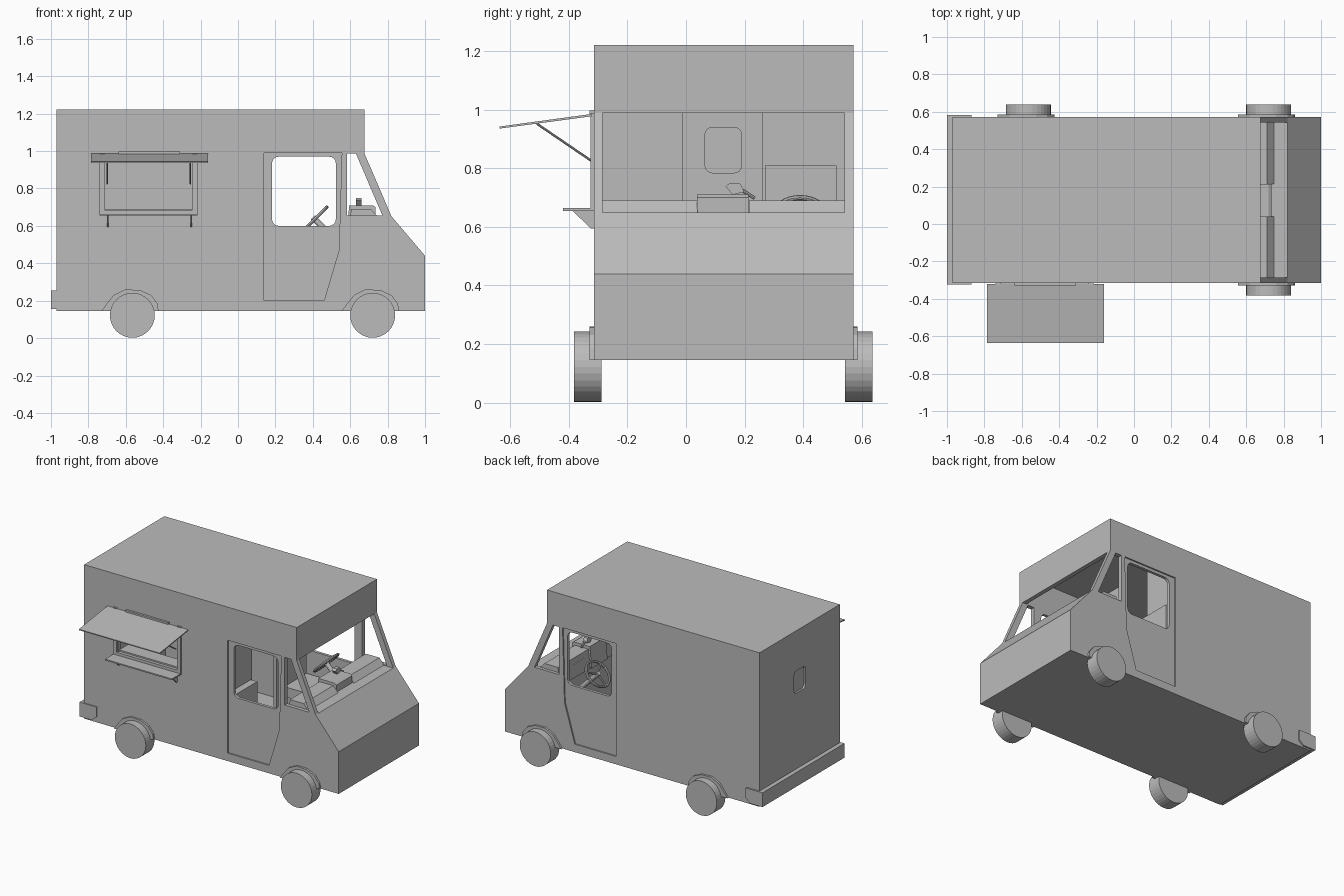
import bpy, bmesh, math
from mathutils import Vector

cube = bpy.data.objects.get("Cube")
if cube:
    bpy.data.objects.remove(cube, do_unlink=True)

paint = bpy.data.materials.new("plain grey")
paint.use_nodes = True
GREY = (0.5, 0.5, 0.5, 1)
paint.diffuse_color = GREY
paint.node_tree.nodes["Principled BSDF"].inputs["Base Color"].default_value = GREY

RIGHT, LEFT = -0.315, 0.572      # outer side walls
WALL = 0.03


def finish(name, bm):
    bmesh.ops.recalc_face_normals(bm, faces=bm.faces)
    mesh = bpy.data.meshes.new(name)
    bm.to_mesh(mesh)
    bm.free()
    mesh.materials.append(paint)
    obj = bpy.data.objects.new(name, mesh)
    bpy.context.collection.objects.link(obj)
    return obj


def prism(name, pts, lo, hi, axis="y"):
    """Extrude an outline along y (points are x, z) or x (points are y, z)."""
    place = (lambda p: (p[0], lo, p[1])) if axis == "y" else (lambda p: (lo, p[0], p[1]))
    bm = bmesh.new()
    face = bm.faces.new([bm.verts.new(place(p)) for p in pts])
    ext = bmesh.ops.extrude_face_region(bm, geom=[face])
    shift = Vector((0, hi - lo, 0) if axis == "y" else (hi - lo, 0, 0))
    bmesh.ops.translate(bm, vec=shift, verts=[v for v in ext["geom"] if isinstance(v, bmesh.types.BMVert)])
    return finish(name, bm)


def rect(a0, a1, b0, b1):
    return [(a0, b0), (a1, b0), (a1, b1), (a0, b1)]


def rounded(a0, a1, b0, b1, r, steps=4):
    corners = [(a1 - r, b1 - r), (a0 + r, b1 - r), (a0 + r, b0 + r), (a1 - r, b0 + r)]
    pts = []
    for i, (a, b) in enumerate(corners):
        for k in range(steps + 1):
            t = math.pi / 2 * (i + k / steps)
            pts.append((a + r * math.cos(t), b + r * math.sin(t)))
    return pts


def box(name, x0, x1, y0, y1, z0, z1):
    return prism(name, rect(x0, x1, z0, z1), y0, y1)


def rod(name, a, b, r, sides=8):
    a, b = Vector(a), Vector(b)
    bm = bmesh.new()
    bmesh.ops.create_cone(bm, cap_ends=True, segments=sides, radius1=r, radius2=r, depth=(b - a).length)
    obj = finish(name, bm)
    obj.rotation_euler = (b - a).to_track_quat("Z", "Y").to_euler()
    obj.location = (a + b) / 2
    return obj


def cut(obj, cutter):
    cutter.hide_render = True
    mod = obj.modifiers.new("cut", "BOOLEAN")
    mod.operation, mod.solver, mod.object = "DIFFERENCE", "EXACT", cutter
    bpy.context.view_layer.objects.active = obj
    bpy.ops.object.modifier_apply(modifier=mod.name)
    bpy.data.objects.remove(cutter, do_unlink=True)


# Van shell: outer profile, hollowed out and open at the windscreen
body = prism("body", [(-0.97, 0.145), (1, 0.145), (1, 0.44), (0.82, 0.652),
                      (0.675, 0.99), (0.675, 1.222), (-0.97, 1.222)], RIGHT, LEFT)
cut(body, prism("hollow", [(-0.94, 0.2), (0.6, 0.2), (0.6, 0.65), (0.9, 0.65), (0.9, 0.99),
                           (0.645, 0.99), (0.645, 1.19), (-0.94, 1.19)], RIGHT + WALL, LEFT - WALL))

# Recessed doors on both sides
door = [(0.14, 0.2), (0.46, 0.2), (0.54, 0.47), (0.555, 0.99), (0.14, 0.99)]
for side in (RIGHT, LEFT):
    cut(body, prism("door_recess", door, side - 0.01, side + 0.01))

# Door windows, quarter windows, serving hatch and rear window
cut(body, prism("door_window", rounded(0.182, 0.523, 0.6, 0.97, 0.035), -0.6, 0.9))
cut(body, prism("quarter_window", [(0.582, 0.655), (0.772, 0.655), (0.63, 0.988), (0.582, 0.988)], -0.6, 0.9))
cut(body, prism("hatch_hole", rect(-0.71, -0.245, 0.68, 0.95), -0.4, -0.25))
cut(body, prism("rear_hole", rounded(0.065, 0.19, 0.785, 0.94, 0.025), -1.1, -0.9, "x"))
box("rear_pane", -0.957, -0.951, 0.06, 0.195, 0.78, 0.945)

# Hatch frame, shelf and awning
for x in (-0.74, -0.245):
    box("hatch_post", x, x + 0.028, -0.327, -0.312, 0.655, 0.99)
for z in (0.655, 0.95):
    box("hatch_rail", -0.74, -0.217, -0.327, -0.312, z, z + 0.028)
box("awning_hinge", -0.64, -0.31, -0.33, -0.312, 0.985, 0.997)
box("serving_shelf", -0.735, -0.217, -0.42, -0.312, 0.655, 0.664)
box("inner_counter", -0.71, -0.245, -0.3, -0.2, 0.66, 0.69)
for x in (-0.7, -0.255):
    prism("shelf_bracket", [(-0.312, 0.595), (-0.325, 0.595), (-0.39, 0.657), (-0.312, 0.657)], x, x + 0.008, "x")
    rod("awning_strut", (x, -0.322, 0.825), (x, -0.51, 0.953), 0.004)
prism("awning", [(-0.322, 0.978), (-0.637, 0.936), (-0.637, 0.943), (-0.322, 0.986)], -0.785, -0.16, "x")

# Rear bumper with wrapped ends
box("rear_bumper", -1, -0.968, -0.323, 0.583, 0.155, 0.255)
for y in (-0.323, LEFT - 0.002):
    prism("bumper_end", [(-0.99, 0.155), (-0.905, 0.155), (-0.87, 0.185), (-0.87, 0.255), (-0.99, 0.255)], y, y + 0.013)

# Wheels and arch flares
arch = [(-0.165, 0.145), (-0.14, 0.18), (-0.1, 0.23), (-0.04, 0.26), (0.04, 0.257),
        (0.1, 0.23), (0.135, 0.185), (0.14, 0.145)]
for x in (-0.565, 0.72):
    flare = [(x + dx, z) for dx, z in arch]
    prism("right_arch", flare, RIGHT - 0.014, RIGHT + 0.01)
    prism("left_arch", flare, LEFT - 0.01, LEFT + 0.014)
    rod("right_wheel", (x, -0.383, 0.122), (x, -0.288, 0.122), 0.12, 32)
    rod("left_wheel", (x, 0.543, 0.122), (x, 0.638, 0.122), 0.12, 32)

# Partition behind the cab, with a doorway
box("partition_right", 0.09, 0.115, -0.3, -0.01, 0.19, 1.2)
box("partition_left", 0.09, 0.115, 0.262, 0.56, 0.19, 1.2)

# Dashboard and centre console
for y0, y1 in ((-0.29, 0.04), (0.215, 0.55)):
    prism("dashboard", [(0.59, 0.56), (0.62, 0.56), (0.76, 0.64), (0.745, 0.652), (0.71, 0.69), (0.605, 0.69)], y0, y1)
prism("console", [(0.58, 0.56), (0.735, 0.64), (0.735, 0.7), (0.72, 0.71), (0.595, 0.71)], 0.038, 0.213)
prism("console_display", [(0.135, 0.738), (0.15, 0.75), (0.185, 0.748), (0.2, 0.72), (0.16, 0.71)], 0.63, 0.66, "x")
rod("console_lever", (0.645, 0.185, 0.73), (0.645, 0.235, 0.698), 0.006)

# Seats
for name, y0, y1, top in (("driver", 0.27, 0.515, 0.81), ("passenger", -0.26, -0.03, 0.6)):
    box(name + "_seat_base", 0.16, 0.34, y0 + 0.04, y1 - 0.04, 0.19, 0.38)
    box(name + "_seat_cushion", 0.13, 0.36, y0, y1, 0.38, 0.45)
    box(name + "_seat_back", 0.12, 0.17, y0, y1, 0.45, top)

# Steering wheel, its spokes and column
hub = Vector((0.41, 0.39, 0.635))
bpy.ops.mesh.primitive_torus_add(location=hub, rotation=(0, -math.pi / 4, 0), major_radius=0.092,
                                 minor_radius=0.009, major_segments=32, minor_segments=8)
rim = bpy.context.object
rim.name = "steering_wheel"
rim.data.materials.append(paint)
bpy.ops.object.shade_smooth_by_angle()
for k in range(3):
    t = math.tau * k / 3 + math.pi
    tip = hub + Vector((math.cos(t) * 0.707, math.sin(t), math.cos(t) * 0.707)) * 0.09
    rod("wheel_spoke", hub, tip, 0.007)
rod("steering_column", hub + Vector((-0.01, 0, 0.01)), (0.61, 0.39, 0.435), 0.016, 12)
